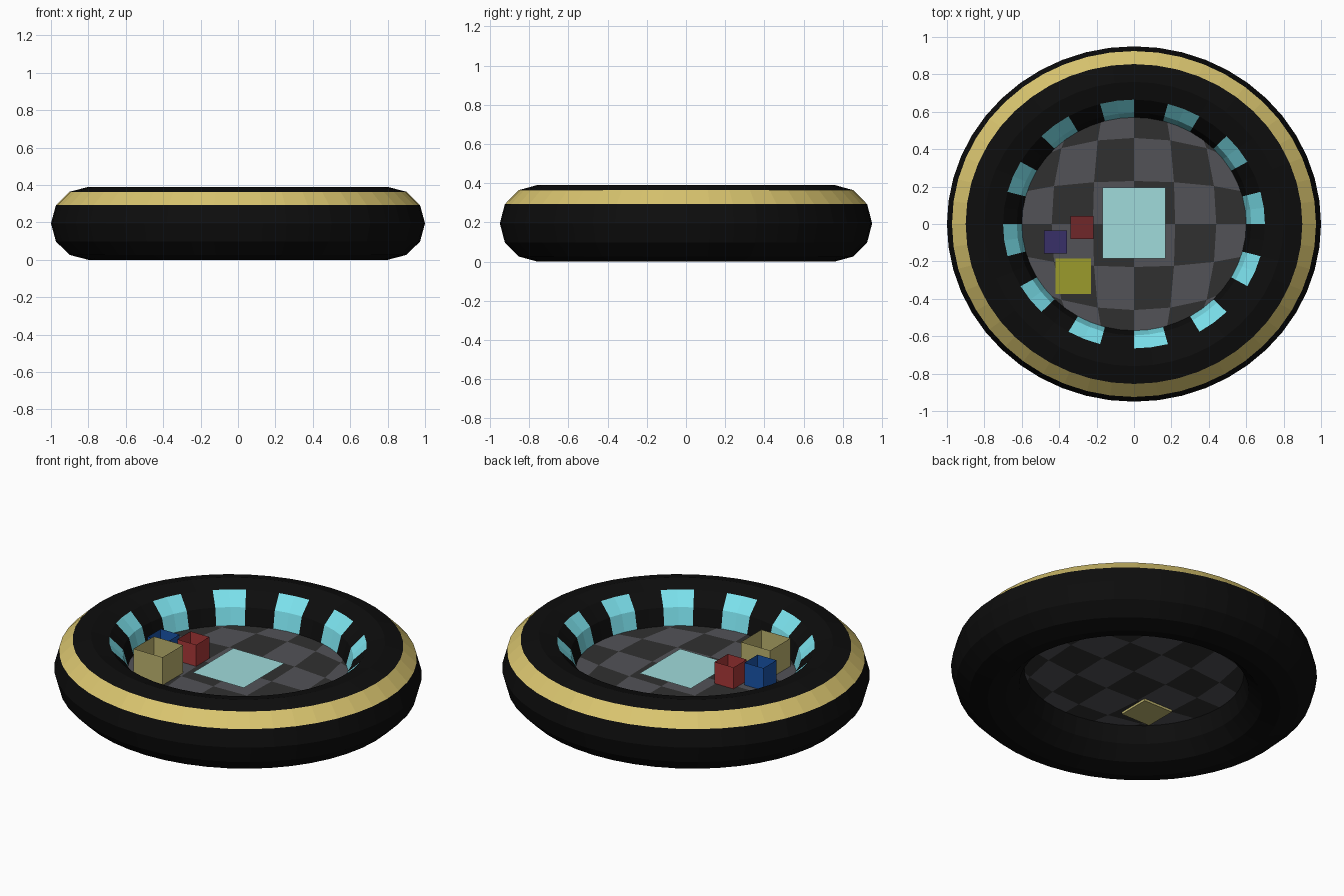
import bpy, bmesh
from math import sin, cos, pi, sqrt

if "Cube" in bpy.data.objects:
    bpy.data.objects.remove(bpy.data.objects["Cube"])


def material(name, rgb):
    m = bpy.data.materials.new(name)
    m.diffuse_color = (*rgb, 1)
    m.use_nodes = True
    m.node_tree.nodes["Principled BSDF"].inputs["Base Color"].default_value = m.diffuse_color
    return m


def finish(name, bm, mats):
    me = bpy.data.meshes.new(name)
    bm.to_mesh(me)
    bm.free()
    for m in mats:
        me.materials.append(m)
    ob = bpy.data.objects.new(name, me)
    bpy.context.collection.objects.link(ob)
    return ob


black = material("black", (0.004, 0.004, 0.004))
gold = material("gold", (0.70, 0.56, 0.16))
cyan = material("window_cyan", (0.20, 0.76, 0.85))
dark = material("dark_tile", (0.03, 0.03, 0.03))
light = material("light_tile", (0.085, 0.085, 0.095))
pale = material("pale_cyan", (0.35, 0.71, 0.71))

# Ring hull: black tube with a gold band and alternating inner windows
YS = 0.95
MAJ, MIN = 48, 12
bm = bmesh.new()
ring = []
for i in range(MAJ):
    a = 2 * pi * i / MAJ
    row = []
    for j in range(MIN):
        b = 2 * pi * j / MIN
        r = 0.8 + 0.2 * cos(b)
        row.append(bm.verts.new((r * cos(a), YS * r * sin(a), 0.195 + 0.195 * sin(b))))
    ring.append(row)
for i in range(MAJ):
    nxt = ring[(i + 1) % MAJ]
    for j in range(MIN):
        k = (j + 1) % MIN
        f = bm.faces.new((ring[i][j], nxt[j], nxt[k], ring[i][k]))
        if j == 1:
            f.material_index = 1
        elif j in (4, 5) and i % 4 < 2:
            f.material_index = 2
finish("ring_hull", bm, [black, gold, cyan])

# Checkered floor: square grid rounded out to a disc inside the ring
N = 6
bm = bmesh.new()
grid = []
for i in range(N + 1):
    u = 2 * i / N - 1
    grid.append([])
    for j in range(N + 1):
        v = 2 * j / N - 1
        grid[i].append(bm.verts.new((0.66 * u * sqrt(1 - v * v / 2),
                                     0.69 * v * sqrt(1 - u * u / 2), 0.195)))
for i in range(N):
    for j in range(N):
        f = bm.faces.new((grid[i][j], grid[i + 1][j], grid[i + 1][j + 1], grid[i][j + 1]))
        f.material_index = (i + j) % 2
finish("checkered_floor", bm, [dark, light])


def plane(name, x, y, z, sx, sy, mat):
    bm = bmesh.new()
    bm.faces.new([bm.verts.new((x + dx * sx / 2, y + dy * sy / 2, z))
                  for dx, dy in ((-1, -1), (1, -1), (1, 1), (-1, 1))])
    return finish(name, bm, [mat])


# Pale mat in the middle of the floor
plane("centre_mat", 0, 0.005, 0.213, 0.335, 0.38, pale)


def open_box(name, x, y, z0, z1, size, rgb, inner_rgb):
    """Thin-walled box without a lid, with a coloured panel near its bottom."""
    bm = bmesh.new()
    bmesh.ops.create_cube(bm, size=1)
    top = [f for f in bm.faces if f.normal.z > 0.5]
    bmesh.ops.delete(bm, geom=top, context='FACES_ONLY')
    for v in bm.verts:
        v.co = (x + v.co.x * size, y + v.co.y * size, z0 + (v.co.z + 0.5) * (z1 - z0))
    finish(name, bm, [material(name, rgb)])
    plane(name + "_inside", x, y, z0 + 0.02, size, size, material(name + "_inside", inner_rgb))


# Open boxes
open_box("large_yellow_box", -0.325, -0.28, 0.182, 0.36, 0.19, (0.52, 0.46, 0.16), (0.33, 0.33, 0.025))
open_box("small_red_box", -0.278, -0.02, 0.198, 0.325, 0.123, (0.40, 0.04, 0.04), (0.16, 0.02, 0.023))
open_box("small_blue_box", -0.42, -0.095, 0.198, 0.33, 0.123, (0.01, 0.09, 0.40), (0.04, 0.03, 0.14))
